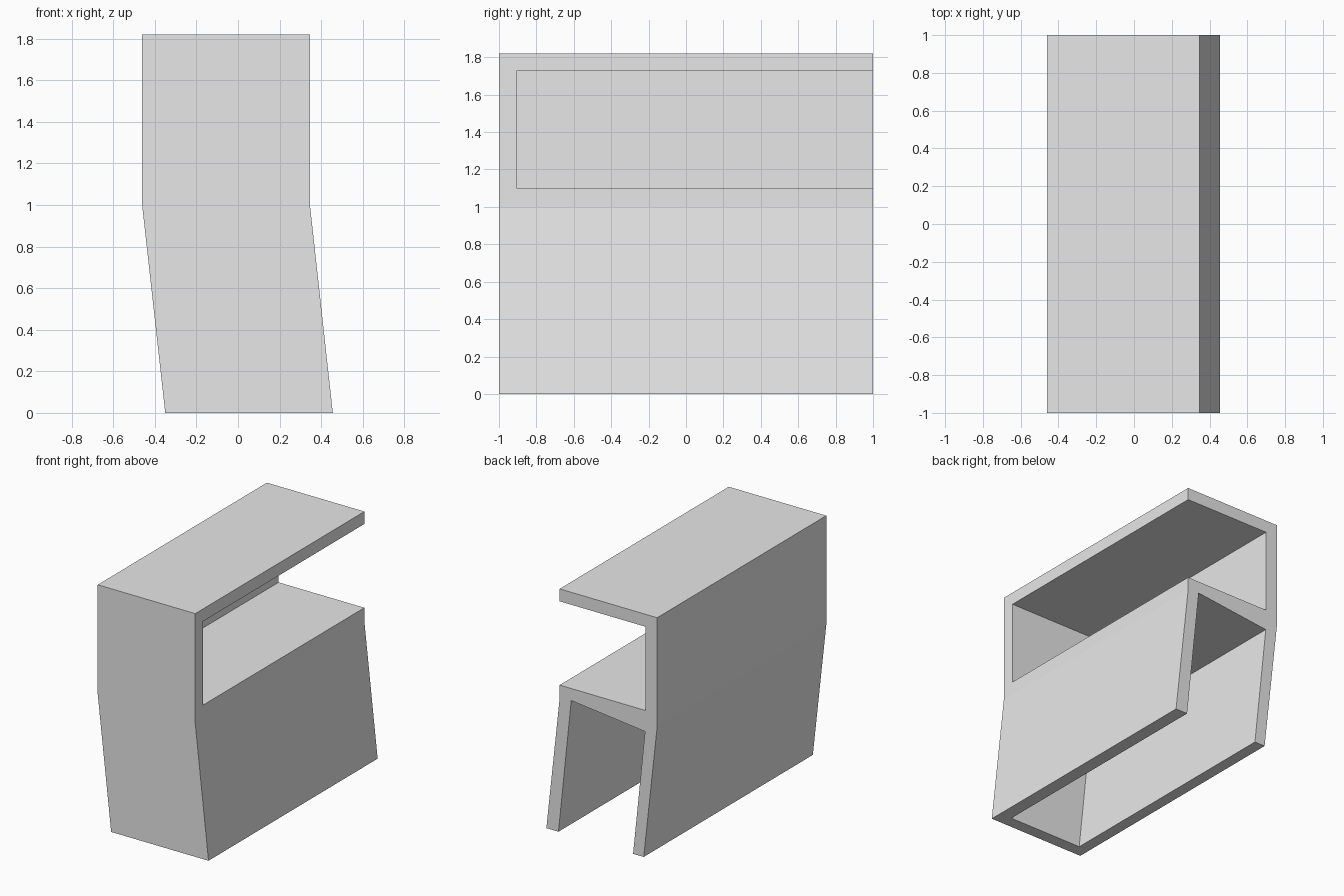
import bpy
import bmesh
from mathutils import Vector

cube = bpy.data.objects.get("Cube")
if cube:
    bpy.data.objects.remove(cube, do_unlink=True)

grey = bpy.data.materials.new("light_grey")
grey.use_nodes = True
colour = (0.8, 0.8, 0.8, 1)
grey.diffuse_color = colour
grey.node_tree.nodes["Principled BSDF"].inputs["Base Color"].default_value = colour

FRONT, BACK, WALL, OVER = -1.0, 1.0, 0.093, 0.3


def prism(name, profile, y0, y1):
    """Extrude an x-z profile along y."""
    bm = bmesh.new()
    face = bm.faces.new([bm.verts.new((x, y0, z)) for x, z in profile])
    grown = bmesh.ops.extrude_face_region(bm, geom=[face])["geom"]
    verts = [v for v in grown if isinstance(v, bmesh.types.BMVert)]
    bmesh.ops.translate(bm, verts=verts, vec=Vector((0, y1 - y0, 0)))
    bmesh.ops.recalc_face_normals(bm, faces=bm.faces)
    mesh = bpy.data.meshes.new(name)
    bm.to_mesh(mesh)
    bm.free()
    mesh.materials.append(grey)
    obj = bpy.data.objects.new(name, mesh)
    bpy.context.collection.objects.link(obj)
    return obj


def carve(target, cutter):
    """Subtract the cutter, then discard it."""
    cutter.hide_render = True
    mod = target.modifiers.new("cut", "BOOLEAN")
    mod.operation = "DIFFERENCE"
    mod.solver = "EXACT"
    mod.object = cutter
    bpy.context.view_layer.objects.active = target
    bpy.ops.object.modifier_apply(modifier=mod.name)
    bpy.data.objects.remove(cutter, do_unlink=True)


# Bent outer shell
shell = prism("bent_shell", [(-0.35, 0), (0.456, 0), (0.346, 1.0),
                             (0.346, 1.82), (-0.461, 1.82), (-0.461, 1.0)], FRONT, BACK)

# Upper bay, open to the side and the back
carve(shell, prism("upper_bay_cutter", [(-0.364, 1.1), (0.346 + OVER, 1.1),
                                        (0.346 + OVER, 1.727), (-0.364, 1.727)],
                   FRONT + WALL, BACK + OVER))

# Lower bay between the slanted legs, open to the floor and the back
lean = 0.104
carve(shell, prism("lower_bay_cutter", [(-0.262 + lean * OVER, -OVER), (0.356 + lean * OVER, -OVER),
                                        (0.25, 1.01), (-0.361, 0.942)],
                   FRONT + WALL, BACK + OVER))
